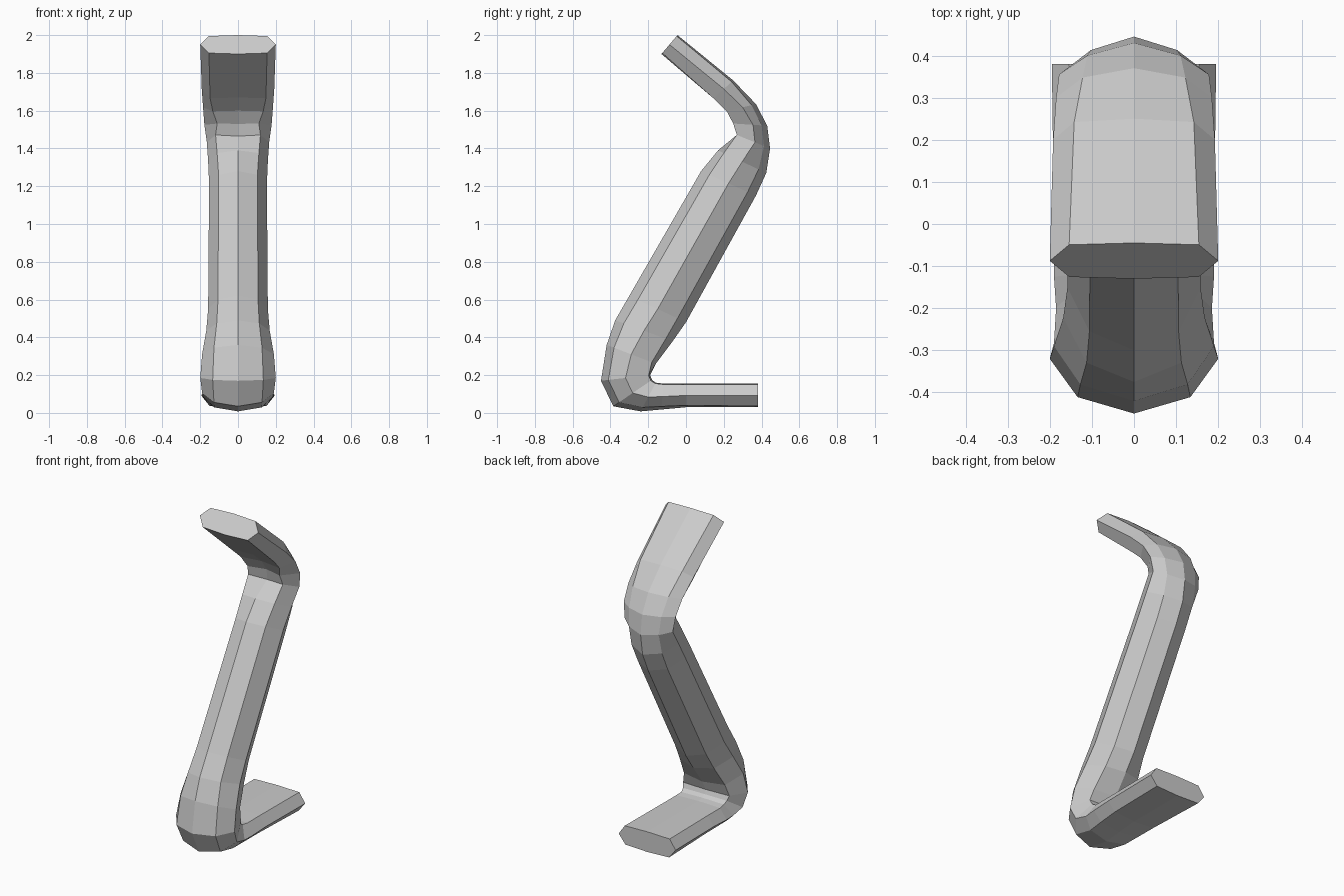
import bpy
import bmesh
from mathutils import Vector

default_cube = bpy.data.objects.get("Cube")
if default_cube:
    bpy.data.objects.remove(default_cube, do_unlink=True)


def make_material(name, colour):
    material = bpy.data.materials.new(name)
    material.use_nodes = True
    material.diffuse_color = colour
    material.node_tree.nodes["Principled BSDF"].inputs["Base Color"].default_value = colour
    return material


def cross_section(front, back, half_width, front_crown, back_crown):
    """Eight-sided ring; a larger crown gives a rounder face, a negative one a dished face."""
    front, back = Vector((0, *front)), Vector((0, *back))
    side = Vector((half_width, 0, 0))
    front_flat = side * (0.82 - abs(front_crown))
    back_flat = side * (0.82 - abs(back_crown))
    front_edge = front.lerp(back, front_crown)
    back_edge = back.lerp(front, back_crown)
    middle = front.lerp(back, 0.5)
    return [front, front_edge + front_flat, middle + side, back_edge + back_flat,
            back, back_edge - back_flat, middle - side, front_edge - front_flat]


def loft(name, sections, material):
    """Bridge the rings in order and cap both ends."""
    bm = bmesh.new()
    rings = [[bm.verts.new(point) for point in cross_section(*s)] for s in sections]
    for lower, upper in zip(rings, rings[1:]):
        for i in range(len(lower)):
            j = (i + 1) % len(lower)
            bm.faces.new((lower[i], lower[j], upper[j], upper[i]))
    bm.faces.new(rings[0])
    bm.faces.new(rings[-1])
    bmesh.ops.recalc_face_normals(bm, faces=bm.faces)
    mesh = bpy.data.meshes.new(name)
    bm.to_mesh(mesh)
    bm.free()
    mesh.materials.append(material)
    part = bpy.data.objects.new(name, mesh)
    bpy.context.collection.objects.link(part)
    return part


# Each station: front point (y, z), back point (y, z), half width, front crown, back crown
foot = [
    ((.38, .03), (.38, .155), .195, .05, .03),
    ((0, .03), (0, .155), .19, .08, .03),
    ((-.13, .018), (-.12, .155), .19, .12, .03),
]
heel = [
    ((-.24, .008), (-.16, .16), .185, .14, .03),
    ((-.385, .035), (-.18, .175), .19, .15, .03),
    ((-.45, .17), (-.19, .2), .2, .15, .03),
    ((-.42, .36), (-.16, .26), .19, .15, .08),
    ((-.375, .49), (-.07, .38), .168, .15, .12),
]
shaft = [
    ((-.3, .62), (0, .48), .158, .15, .15),
    ((.08, 1.28), (.37, 1.15), .153, .15, .15),
    ((.17, 1.39), (.425, 1.27), .158, .12, .16),
]
neck = [
    ((.285, 1.465), (.445, 1.4), .165, -.1, .2),
    ((.28, 1.53), (.43, 1.52), .178, -.2, .2),
    ((.23, 1.6), (.37, 1.635), .185, -.1, .16),
    ((.15, 1.67), (.25, 1.76), .192, -.05, .08),
]
tip = [((-.13, 1.9), (-.045, 2), .2, .05, .05)]

# Bent bar, one continuous faceted solid from the foot to the tip
grey = make_material("plain grey", (.6, .6, .6, 1))
loft("bent_bar", foot + heel + shaft + neck + tip, grey)
